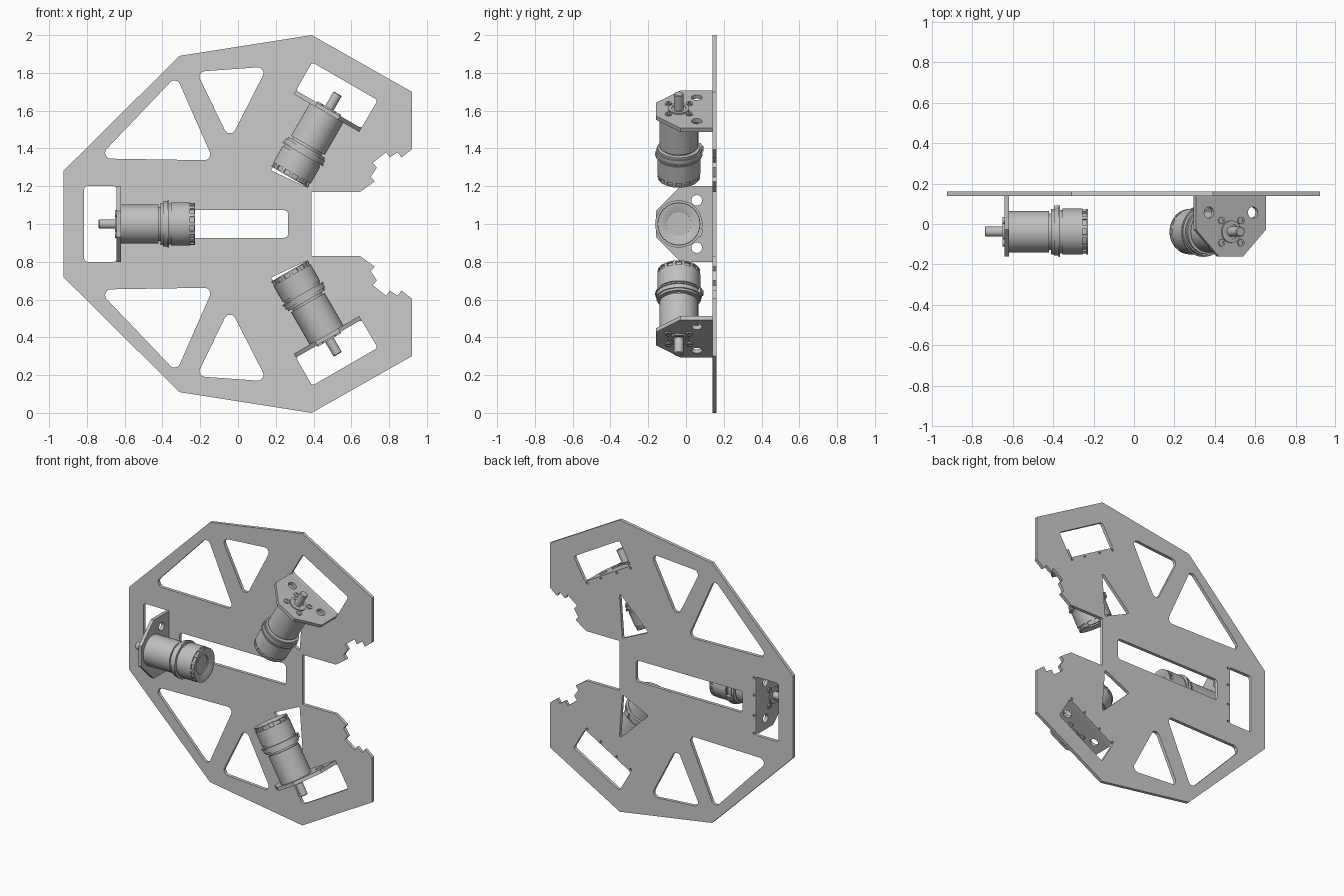
import bpy, bmesh
from math import radians, sin, cos, tan, pi
from mathutils import Vector, Matrix

if "Cube" in bpy.data.objects:
    bpy.data.objects.remove(bpy.data.objects["Cube"])


def colour(name, v):
    m = bpy.data.materials.new(name)
    m.diffuse_color = (v, v, v, 1)
    m.use_nodes = True
    m.node_tree.nodes["Principled BSDF"].inputs["Base Color"].default_value = m.diffuse_color
    return m


plate_grey = colour("plate_grey", 0.6)
motor_grey = colour("motor_grey", 0.52)


def rounded(points, r, steps=5):
    """Polygon with every corner replaced by an arc."""
    pts = [Vector((p[0], p[1], 0)) for p in points]
    out = []
    for i, p in enumerate(pts):
        u = (pts[i - 1] - p).normalized()
        v = (pts[(i + 1) % len(pts)] - p).normalized()
        h = u.angle(v) / 2
        c = p + (u + v).normalized() * (r / sin(h))
        a, b = p + u * (r / tan(h)) - c, p + v * (r / tan(h)) - c
        out += [c + a.lerp(b, k / steps).normalized() * r for k in range(steps + 1)]
    return [(q.x, q.y) for q in out]


def circle(x, y, r, n=24):
    return [(x + r * cos(2 * pi * k / n), y + r * sin(2 * pi * k / n)) for k in range(n)]


def sheet(name, loops, thickness, matrix, mat):
    """Flat cut sheet: first loop is the outline, the others are holes."""
    cu = bpy.data.curves.new(name, 'CURVE')
    cu.dimensions = '2D'
    cu.fill_mode = 'BOTH'
    cu.extrude = thickness / 2
    for loop in loops:
        s = cu.splines.new('POLY')
        s.points.add(len(loop) - 1)
        for pt, (x, y) in zip(s.points, loop):
            pt.co = (x, y, 0, 1)
        s.use_cyclic_u = True
    tmp = bpy.data.objects.new(name + "_curve", cu)
    bpy.context.collection.objects.link(tmp)
    dg = bpy.context.evaluated_depsgraph_get()
    me = bpy.data.meshes.new_from_object(tmp.evaluated_get(dg))
    bpy.data.objects.remove(tmp)
    bm = bmesh.new()
    bm.from_mesh(me)
    bmesh.ops.remove_doubles(bm, verts=bm.verts, dist=1e-5)
    bmesh.ops.recalc_face_normals(bm, faces=bm.faces)
    return finish(name, bm, matrix, mat, False)


def finish(name, bm, matrix, mat, smooth=True):
    me = bpy.data.meshes.new(name)
    bm.to_mesh(me)
    bm.free()
    me.materials.append(mat)
    ob = bpy.data.objects.new(name, me)
    bpy.context.collection.objects.link(ob)
    ob.matrix_world = matrix
    for p in me.polygons:
        p.use_smooth = False
        p.material_index = 0
    if smooth:
        bpy.ops.object.select_all(action='DESELECT')
        ob.select_set(True)
        bpy.context.view_layer.objects.active = ob
        bpy.ops.object.shade_smooth_by_angle(angle=radians(30))
    return ob


def lathe(bm, profile, y=0, z=0, n=48):
    """Revolve (x, radius) pairs round an axis parallel to x, ends capped."""
    rings = [[bm.verts.new((x, y + r * cos(2 * pi * k / n), z + r * sin(2 * pi * k / n)))
              for k in range(n)] for x, r in profile]
    faces = [bm.faces.new((a[k], a[(k + 1) % n], b[(k + 1) % n], b[k]))
             for a, b in zip(rings, rings[1:]) for k in range(n)]
    faces += [bm.faces.new(rings[0]), bm.faces.new(rings[-1])]
    bmesh.ops.recalc_face_normals(bm, faces=faces)


def box(bm, size, matrix):
    bmesh.ops.create_cube(bm, size=1, matrix=matrix @ Matrix.Diagonal((*size, 1)))


# Motor stations: name, bracket position in the plate plane, outward angle
MID = 1.0
stations = [("left", (-0.642, 0.0), 180), ("upper", (0.48, 0.607), 60), ("lower", (0.48, -0.607), -60)]

# Base plate outline (upper half, mirrored to the lower)
half = [(-0.925, 0.28), (-0.31, 0.89), (0.39, 1.0), (0.92, 0.70), (0.92, 0.395),
        (0.865, 0.352), (0.845, 0.38), (0.803, 0.352), (0.785, 0.38), (0.713, 0.325),
        (0.735, 0.298), (0.703, 0.25), (0.724, 0.225), (0.645, 0.17), (0.39, 0.17)]


def flip(pts):
    return [(x, -y) for x, y in reversed(pts)]


loops = [half + flip(half)]
# Lightening holes
for tri, r in (([(-0.327, 0.784), (-0.13, 0.337), (-0.743, 0.347)], 0.03),
               ([(-0.22, 0.806), (0.156, 0.833), (-0.043, 0.443)], 0.03),
               ([(0.172, 0.285), (0.37, 0.192), (0.393, 0.50)], 0.008)):
    hole = rounded(tri, r)
    loops += [hole, flip(hole)]
loops.append(rounded([(-0.54, -0.073), (0.265, -0.073), (0.265, 0.073), (-0.54, 0.073)], 0.02))
# Bracket windows and their row of pin holes
for _, (ox, oy), ang in stations:
    ca, sa = cos(radians(ang)), sin(radians(ang))

    def at(s, t):
        return (ox + ca * s - sa * t, oy + sa * s + ca * t)
    loops.append(rounded([at(0, -0.2), at(0.172, -0.2), at(0.172, 0.2), at(0, 0.2)], 0.015))
    loops += [circle(*at(-0.014, t), 0.008, 10) for t in (-0.19, -0.07, 0.07, 0.19)]
sheet("base_plate", loops, 0.022,
      Matrix.Translation((0, 0.15, MID)) @ Matrix.Rotation(radians(90), 4, 'X'), plate_grey)

AXIS = -0.038  # depth of the motor axis
for name, (ox, oy), ang in stations:
    frame = Matrix.Translation((ox, 0, MID + oy)) @ Matrix.Rotation(-radians(ang), 4, 'Y')

    # Bracket with clipped corners and two round holes
    shape = [(-0.2, 0.14), (-0.2, -0.028), (-0.07, -0.16), (0.07, -0.16), (0.2, -0.028), (0.2, 0.14)]
    sheet(name + "_bracket", [shape, circle(-0.125, 0.057, 0.028), circle(0.125, 0.057, 0.028)], 0.023,
          frame @ Matrix.Translation((-0.0115, 0, 0)) @ Matrix.Rotation(radians(-90), 4, 'Y'), motor_grey)

    frame = frame @ Matrix.Translation((0, AXIS, 0))
    # Output shaft, boss and mounting screws
    bm = bmesh.new()
    lathe(bm, [(-0.01, 0.055), (0.008, 0.055), (0.008, 0.038), (0.004, 0.038),
               (0.004, 0.025), (0.092, 0.025), (0.096, 0.021)], n=32)
    for sy in (-1, 1):
        for sz in (-1, 1):
            lathe(bm, [(-0.005, 0.018), (0.008, 0.018), (0.008, 0.009), (0.003, 0.009)],
                  sy * 0.055, sz * 0.055, 16)
    finish(name + "_shaft", bm, frame, motor_grey)

    # Gearbox
    bm = bmesh.new()
    lathe(bm, [(-0.022, 0.103), (-0.22, 0.103), (-0.22, 0.09), (-0.24, 0.09)])
    finish(name + "_gearbox", bm, frame, motor_grey)

    # Motor can with clamp ring and dished tail
    bm = bmesh.new()
    lathe(bm, [(-0.232, 0.08), (-0.232, 0.112), (-0.245, 0.112), (-0.245, 0.119), (-0.268, 0.119),
               (-0.268, 0.125), (-0.276, 0.125), (-0.276, 0.108), (-0.288, 0.108), (-0.288, 0.114),
               (-0.388, 0.114), (-0.388, 0.103), (-0.408, 0.103), (-0.408, 0.112), (-0.414, 0.112),
               (-0.414, 0.102), (-0.398, 0.063), (-0.39, 0.063)])
    # Tail vent ribs
    for k in range(14):
        box(bm, (0.024, 0.012, 0.016), Matrix.Rotation(2 * pi * k / 14, 4, 'X') @
            Matrix.Translation((-0.398, 0.105, 0)))
    # Lug on the clamp ring
    box(bm, (0.03, 0.025, 0.04), Matrix.Rotation(radians(22), 4, 'X') @
        Matrix.Translation((-0.26, 0.12, 0)))
    finish(name + "_motor", bm, frame, motor_grey)
